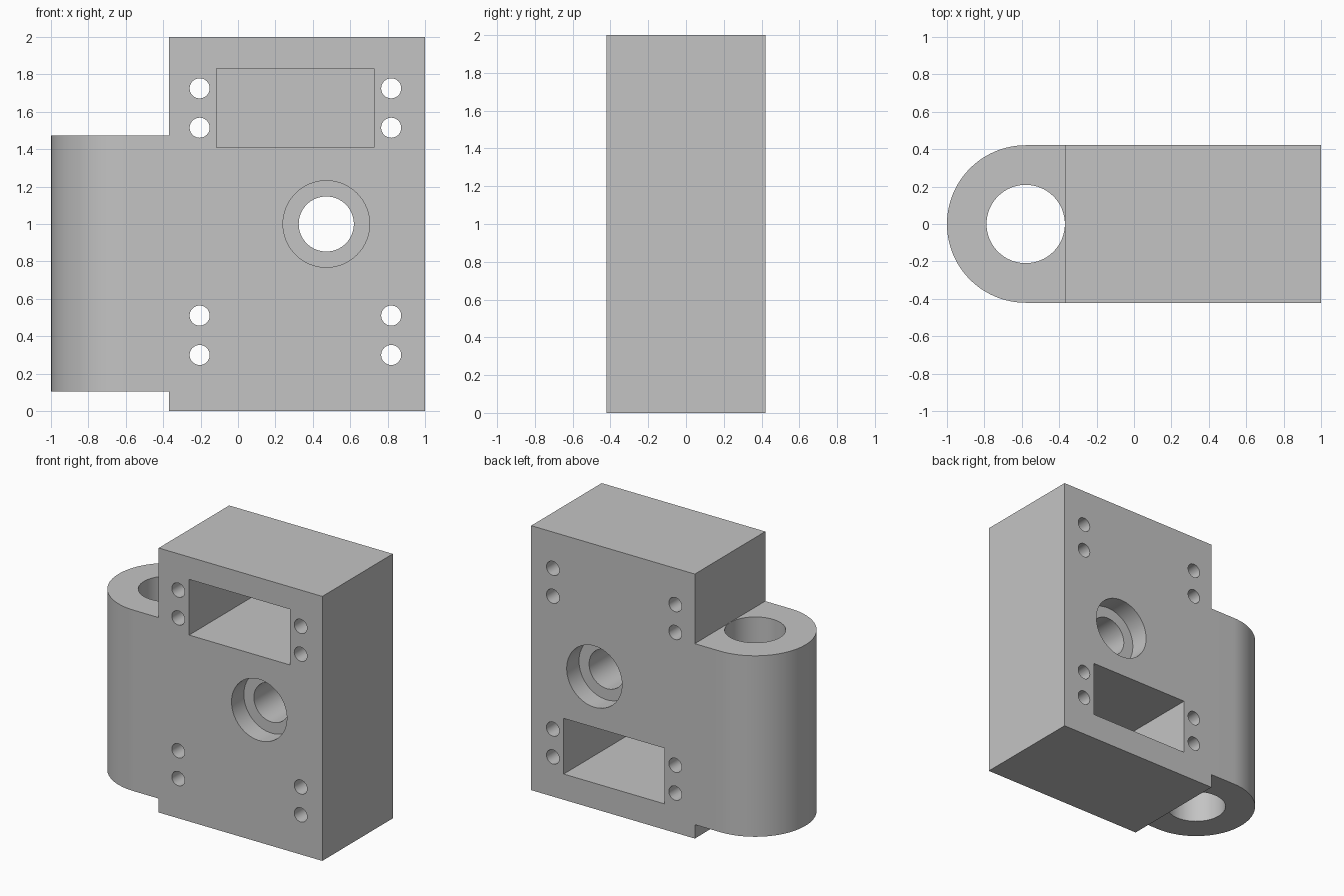
import bpy, bmesh, math
from mathutils import Matrix

cube = bpy.data.objects.get("Cube")
if cube:
    bpy.data.objects.remove(cube, do_unlink=True)

MM = 2 / 95                     # the part is laid out on a 95-unit height
HALF = 20 * MM                  # half thickness of block, radius of barrel
BLOCK_L, BLOCK_R = 1 - 65 * MM, 1.0
HINGE_X = -1 + HALF

grey = bpy.data.materials.new("light grey")
grey.use_nodes = True
colour = (0.55, 0.55, 0.55, 1)
grey.diffuse_color = colour
grey.node_tree.nodes["Principled BSDF"].inputs["Base Color"].default_value = colour


def to_object(name, bm):
    bmesh.ops.recalc_face_normals(bm, faces=bm.faces)
    mesh = bpy.data.meshes.new(name)
    bm.to_mesh(mesh)
    bm.free()
    mesh.materials.append(grey)
    obj = bpy.data.objects.new(name, mesh)
    bpy.context.collection.objects.link(obj)
    return obj


def box(name, lo, hi):
    bm = bmesh.new()
    size = [b - a for a, b in zip(lo, hi)]
    centre = [(a + b) / 2 for a, b in zip(lo, hi)]
    bmesh.ops.create_cube(bm, size=1, matrix=Matrix.Translation(centre) @ Matrix.Diagonal((*size, 1)))
    return to_object(name, bm)


def cylinder(name, centre, radius, length, along_y=True, sides=64):
    bm = bmesh.new()
    turn = Matrix.Rotation(math.pi / 2 if along_y else 0, 4, "X")
    bmesh.ops.create_cone(bm, cap_ends=True, segments=sides, radius1=radius, radius2=radius,
                          depth=length, matrix=Matrix.Translation(centre) @ turn)
    return to_object(name, bm)


def combine(target, other, operation):
    mod = target.modifiers.new(operation.title(), "BOOLEAN")
    mod.object, mod.operation, mod.solver = other, operation, "EXACT"
    bpy.context.view_layer.objects.active = target
    bpy.ops.object.modifier_apply(modifier=mod.name)
    bpy.data.objects.remove(other, do_unlink=True)


# Main block
body = box("hinge_block", (BLOCK_L, -HALF, 0), (BLOCK_R, HALF, 2))

# Barrel: half-round outer side running straight into the block
bm = bmesh.new()
z0, z1 = 5 * MM, 70 * MM
arc = [math.pi * (0.5 + i / 48) for i in range(49)]
outline = [(HINGE_X + HALF * math.cos(a), HALF * math.sin(a)) for a in arc]
outline += [(BLOCK_L + 0.1, -HALF), (BLOCK_L + 0.1, HALF)]
face = bm.faces.new([bm.verts.new((x, y, z0)) for x, y in outline])
extruded = bmesh.ops.extrude_face_region(bm, geom=[face])["geom"]
bmesh.ops.translate(bm, vec=(0, 0, z1 - z0), verts=[g for g in extruded if isinstance(g, bmesh.types.BMVert)])
combine(body, to_object("barrel", bm), "UNION")

# Pin bore, just clear of the block's side wall
combine(body, cylinder("pin_bore", (HINGE_X, 0, 1), 10 * MM - 0.001, 2.4, along_y=False), "DIFFERENCE")

# Deep rectangular pockets: upper one opens to the front, lower one to the back
POCKET_X, DEPTH = 0.307, 38 * MM
HIGH, LOW = 1.62, 0.405
for z, side in ((HIGH, -1), (LOW, 1)):
    ys = sorted((side * (HALF + 0.1), side * (HALF - DEPTH)))
    pocket = box("pocket", (POCKET_X - HALF, ys[0], z - 10 * MM), (POCKET_X + HALF, ys[1], z + 10 * MM))
    combine(body, pocket, "DIFFERENCE")

# Shaft hole with a bearing seat on both faces
combine(body, cylinder("shaft_hole", (0.472, 0, 1), 7 * MM, 1.2), "DIFFERENCE")
for side in (-1, 1):
    seat = cylinder("bearing_seat", (0.472, side * (HALF - 7 * MM + 0.15), 1), 11 * MM, 0.3)
    combine(body, seat, "DIFFERENCE")

# Screw holes, in pairs beside each pocket
for x in (-0.205, 0.819):
    for z in (HIGH, LOW):
        for dz in (-5 * MM, 5 * MM):
            screw = cylinder("screw_hole", (x, 0, z + dz), 2.55 * MM, 1.2, sides=32)
            combine(body, screw, "DIFFERENCE")

# Smooth curved walls, crisp edges
bpy.ops.object.select_all(action="DESELECT")
body.select_set(True)
bpy.context.view_layer.objects.active = body
bpy.ops.object.shade_smooth_by_angle(angle=math.radians(30))
